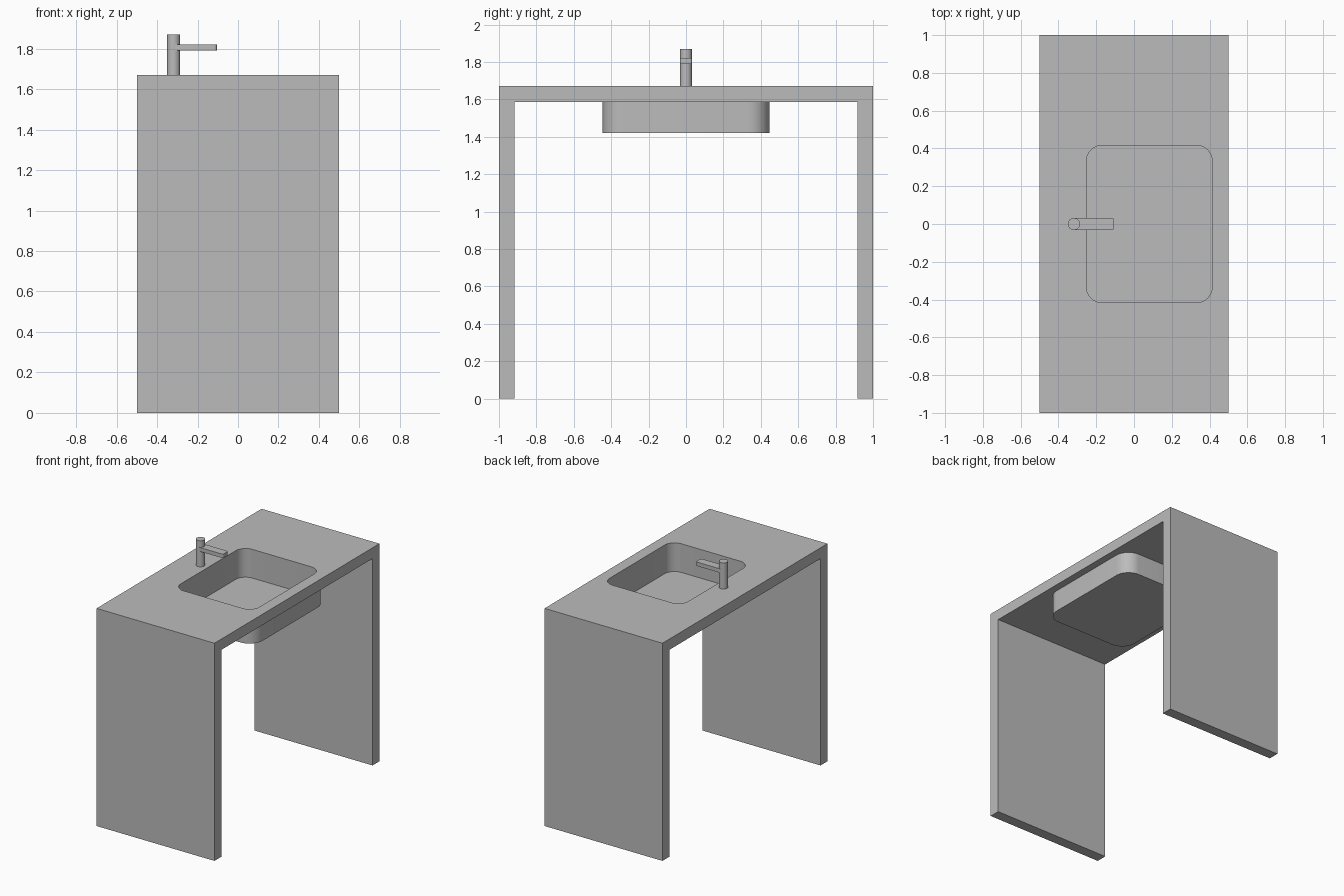
import bpy
import bmesh
from math import cos, sin, pi, radians

cube = bpy.data.objects.get("Cube")
if cube:
    bpy.data.objects.remove(cube, do_unlink=True)

# Overall dimensions
HALF_W, HALF_L, HEIGHT, SLAB = 0.5, 1.0, 1.67, 0.083
UNDER = HEIGHT - SLAB
BOWL_X, BOWL_HX, BOWL_HY, BOWL_R = 0.081, 0.333, 0.416, 0.083
WALL, BOWL_BASE = 0.03, 1.42
TAP_X, TAP_R = -0.318, 0.032

grey = bpy.data.materials.new("plain grey")
grey.use_nodes = True
colour = (0.5, 0.5, 0.5, 1)
grey.diffuse_color = colour
grey.node_tree.nodes["Principled BSDF"].inputs["Base Color"].default_value = colour


def make_object(name, bm):
    bmesh.ops.recalc_face_normals(bm, faces=bm.faces)
    mesh = bpy.data.meshes.new(name)
    bm.to_mesh(mesh)
    bm.free()
    mesh.materials.append(grey)
    obj = bpy.data.objects.new(name, mesh)
    bpy.context.collection.objects.link(obj)
    return obj


def select_only(obj):
    bpy.ops.object.select_all(action="DESELECT")
    obj.select_set(True)
    bpy.context.view_layer.objects.active = obj


def smooth(obj):
    select_only(obj)
    bpy.ops.object.shade_smooth_by_angle(angle=radians(30))


def rounded_rect(cx, hx, hy, r, steps=10):
    """Outline of a rectangle with round corners, centred on y = 0."""
    points = []
    for i, (sx, sy) in enumerate([(1, 1), (-1, 1), (-1, -1), (1, -1)]):
        for k in range(steps + 1):
            a = (i + k / steps) * pi / 2
            points.append((cx + sx * (hx - r) + r * cos(a),
                           sy * (hy - r) + r * sin(a)))
    return points


def loft(name, rings):
    """Join (outline, z) rings into walls and cap the first and last ring."""
    bm = bmesh.new()
    loops = [[bm.verts.new((x, y, z)) for x, y in outline] for outline, z in rings]
    for a, b in zip(loops, loops[1:]):
        n = len(a)
        for i in range(n):
            j = (i + 1) % n
            bm.faces.new((a[i], a[j], b[j], b[i]))
    bm.faces.new(loops[0])
    bm.faces.new(loops[-1])
    return make_object(name, bm)


# Counter: one bridge-shaped profile, run across the width
inner = HALF_L - SLAB
profile = [(-HALF_L, 0), (-inner, 0), (-inner, UNDER), (inner, UNDER),
           (inner, 0), (HALF_L, 0), (HALF_L, HEIGHT), (-HALF_L, HEIGHT)]
bm = bmesh.new()
side = bm.faces.new([bm.verts.new((-HALF_W, y, z)) for y, z in profile])
run = bmesh.ops.extrude_face_region(bm, geom=[side])
moved = [v for v in run["geom"] if isinstance(v, bmesh.types.BMVert)]
bmesh.ops.translate(bm, verts=moved, vec=(2 * HALF_W, 0, 0))
counter = make_object("counter", bm)

# Opening for the bowl
bowl_inner = rounded_rect(BOWL_X, BOWL_HX, BOWL_HY, BOWL_R)
cutter = loft("opening_cutter", [(bowl_inner, UNDER - 0.1), (bowl_inner, HEIGHT + 0.1)])
cutter.hide_render = True
cut = counter.modifiers.new("opening", "BOOLEAN")
cut.operation = "DIFFERENCE"
cut.solver = "EXACT"
cut.object = cutter
select_only(counter)
bpy.ops.object.modifier_apply(modifier=cut.name)
bpy.data.objects.remove(cutter, do_unlink=True)
smooth(counter)

# Bowl hung below the counter, with wall thickness
bowl_outer = rounded_rect(BOWL_X, BOWL_HX + WALL, BOWL_HY + WALL, BOWL_R + WALL)
smooth(loft("bowl", [(bowl_outer, BOWL_BASE), (bowl_outer, UNDER),
                     (bowl_inner, UNDER), (bowl_inner, BOWL_BASE + WALL)]))

# Tap: upright post and flat spout
post = rounded_rect(TAP_X, TAP_R, TAP_R, TAP_R - 0.0001, steps=8)
smooth(loft("tap_post", [(post, HEIGHT), (post, 1.87)]))
spout_end = -0.105
spout_half = (spout_end - TAP_X) / 2
spout = rounded_rect(TAP_X + spout_half, spout_half, TAP_R, 0.012, steps=5)
smooth(loft("tap_spout", [(spout, 1.79), (spout, 1.82)]))
